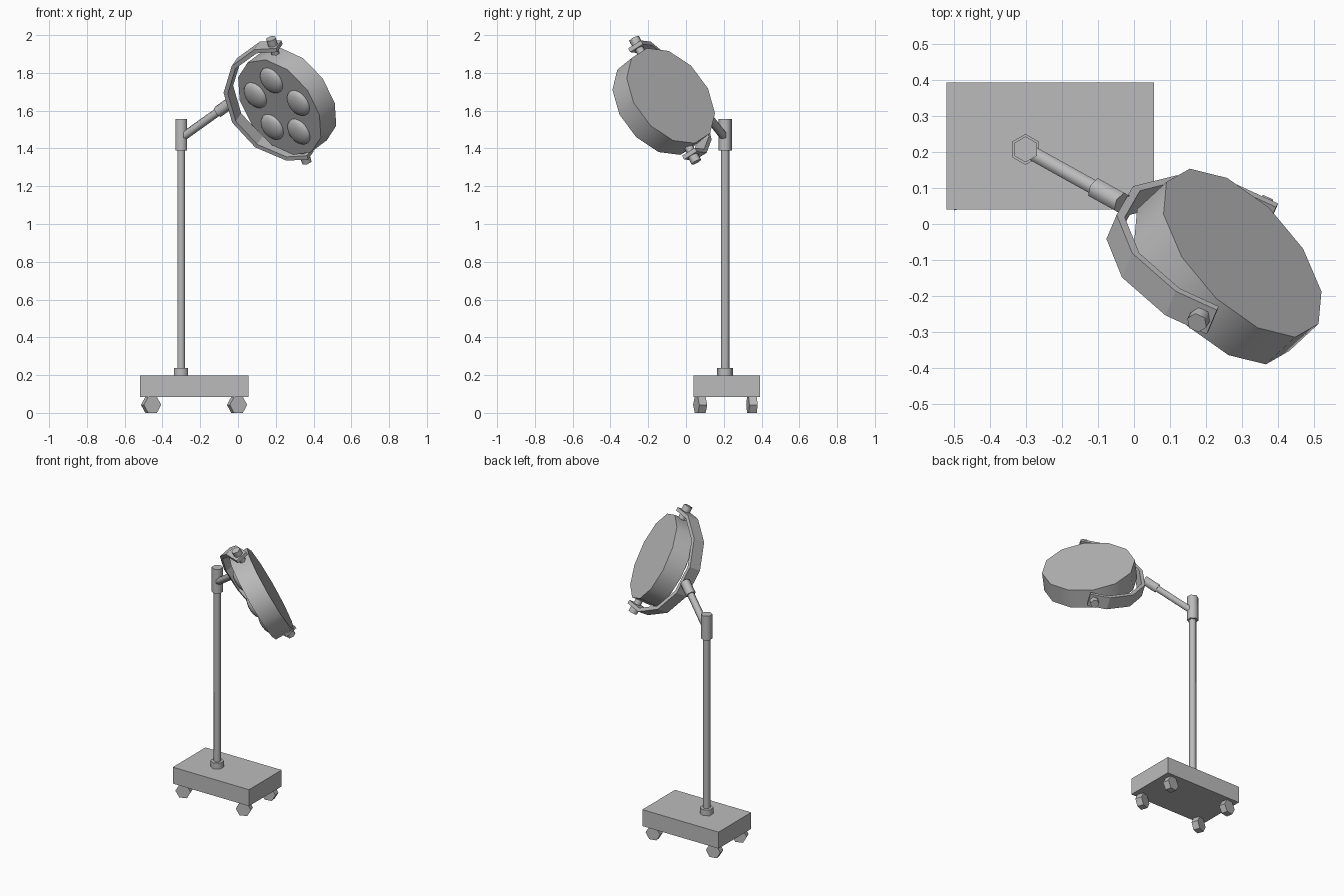
import bpy, bmesh
from math import cos, sin, pi, radians
from mathutils import Vector, Matrix

old = bpy.data.objects.get("Cube")
if old:
    bpy.data.objects.remove(old, do_unlink=True)

GREY = (0.5, 0.5, 0.5, 1)
metal = bpy.data.materials.new("grey_metal")
metal.use_nodes = True
metal.diffuse_color = GREY
metal.node_tree.nodes["Principled BSDF"].inputs["Base Color"].default_value = GREY


def finish(name, bm, smooth_angle):
    """Round shading below the angle, crisp edges above it."""
    bmesh.ops.recalc_face_normals(bm, faces=bm.faces)
    for f in bm.faces:
        f.smooth = smooth_angle > 0
    for e in bm.edges:
        e.smooth = e.calc_face_angle(0) < radians(smooth_angle)
    mesh = bpy.data.meshes.new(name)
    bm.to_mesh(mesh)
    bm.free()
    mesh.materials.append(metal)
    obj = bpy.data.objects.new(name, mesh)
    bpy.context.collection.objects.link(obj)
    return obj


def extrude(name, outline, offset, smooth_angle=0):
    """Solid made by sweeping a flat outline along an offset."""
    bm = bmesh.new()
    face = bm.faces.new([bm.verts.new(p) for p in outline])
    top = bmesh.ops.extrude_face_region(bm, geom=[face], use_keep_orig=True)
    verts = [g for g in top["geom"] if isinstance(g, bmesh.types.BMVert)]
    bmesh.ops.translate(bm, verts=verts, vec=offset)
    return finish(name, bm, smooth_angle)


def prism(name, start, end, radius, sides=6, ref=(0, 1, 0), smooth_angle=65):
    """Regular prism between two points, with a corner towards ref."""
    start, end = Vector(start), Vector(end)
    axis = (end - start).normalized()
    a = Vector(ref)
    a = (a - axis * a.dot(axis)).normalized()
    b = axis.cross(a)
    ring = [start + radius * (a * cos(2 * pi * i / sides) + b * sin(2 * pi * i / sides))
            for i in range(sides)]
    return extrude(name, ring, end - start, smooth_angle)


# Base block
x0, x1, y0, y1 = -0.52, 0.055, 0.04, 0.392
extrude("base", [(x0, y0, 0.085), (x1, y0, 0.085), (x1, y1, 0.085), (x0, y1, 0.085)],
        Vector((0, 0, 0.112)))

# Swivelled caster wheels
for row, y, turn in (("front", 0.075, 20), ("back", 0.349, 10)):
    for side, x in (("right", -0.46), ("left", -0.005)):
        half = Vector((sin(radians(turn)), -cos(radians(turn)), 0)) * 0.022
        mid = Vector((x, y, 0.0425))
        flat = Vector((half.y, -half.x, 0))
        prism(f"{row}_{side}_wheel", mid - half, mid + half, 0.049, ref=flat, smooth_angle=0)

# Pole with its base collar and top joint
PX, PY = -0.301, 0.207
for name, low, high, radius in (("pole_collar", 0.19, 0.237, 0.043),
                                ("pole", 0.19, 1.45, 0.023),
                                ("pole_joint", 1.39, 1.555, 0.036)):
    prism(name, (PX, PY, low), (PX, PY, high), radius)

# Arm and the socket that holds the yoke
arm_start = Vector((PX, PY, 1.455))
arm_dir = Vector((0.223, -0.124, 0.159)).normalized()
prism("arm", arm_start, arm_start + arm_dir * 0.3, 0.023, ref=(0, 0, 1))
prism("arm_socket", arm_start + arm_dir * 0.262, arm_start + arm_dir * 0.36, 0.032, ref=(0, 0, 1))

# Lamp axes: pivot line, lamp back direction, yoke reach
centre = Vector((0.269, -0.11, 1.655))
pivot = Vector((0.25, 0.435, -0.865)).normalized()
back = Vector((0.643, 0.597, 0.479))
back = (back - pivot * back.dot(pivot)).normalized()
across = back.cross(pivot)
reach = Vector((-0.907, 0.414, -0.049))
reach = (reach - pivot * reach.dot(pivot)).normalized()
yoke_normal = pivot.cross(reach)

# Lamp head
prism("lamp_head", centre - back * 0.077, centre + back * 0.05, 0.291, 12, pivot)

# Five domed lenses on the lamp face
for i in range(5):
    t = 2 * pi * i / 5
    pos = centre - back * 0.077 + 0.165 * (across * sin(t) - pivot * cos(t))
    frame = Matrix((pivot, across, back)).transposed().to_4x4()
    bm = bmesh.new()
    bmesh.ops.create_uvsphere(bm, u_segments=20, v_segments=12, radius=1)
    bm.transform(Matrix.Translation(pos) @ frame @ Matrix.Diagonal((0.076, 0.076, 0.033, 1)))
    finish(f"lens_{i + 1}", bm, 65)


# Half-ring yoke
def yoke_edge(radius):
    end = radius * cos(pi / 12)
    flat = [(-0.035, -end)]
    flat += [(radius * cos(radians(t)), radius * sin(radians(t))) for t in range(-75, 76, 30)]
    flat.append((-0.035, end))
    return [centre + reach * u + pivot * v - yoke_normal * 0.042 for u, v in flat]


extrude("yoke", yoke_edge(0.352) + yoke_edge(0.328)[::-1], yoke_normal * 0.084)

# Pivot pins with bolt heads
for name, s in (("upper", -1), ("lower", 1)):
    prism(f"{name}_pivot_pin", centre + pivot * s * 0.27, centre + pivot * s * 0.35, 0.024, ref=reach)
    prism(f"{name}_bolt_head", centre + pivot * s * 0.335, centre + pivot * s * 0.378, 0.029, ref=reach)
